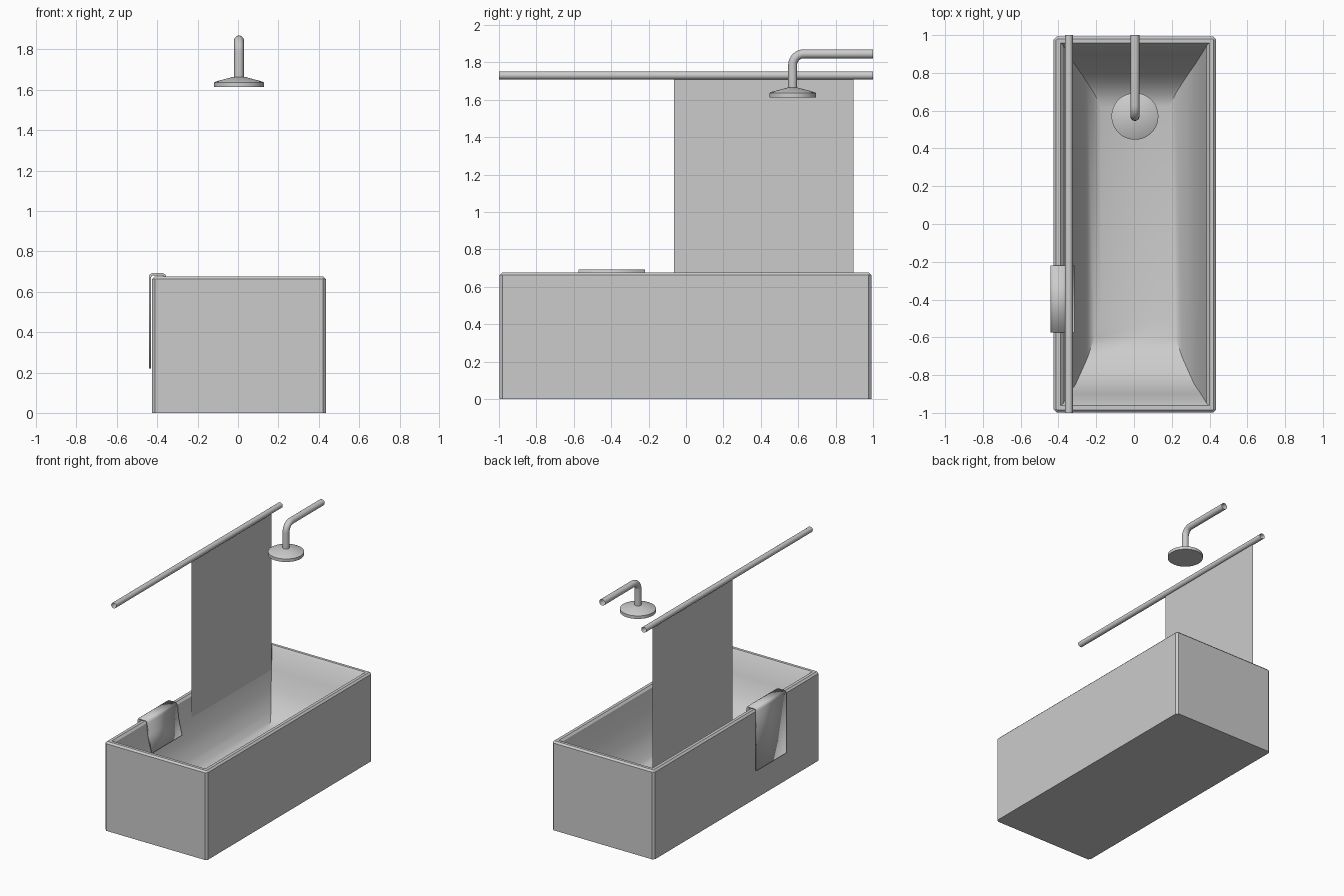
import bpy, bmesh
from math import cos, sin, pi, radians
from mathutils import Vector

if "Cube" in bpy.data.objects:
    bpy.data.objects.remove(bpy.data.objects["Cube"])


def make(name, bm, angle=30):
    bmesh.ops.remove_doubles(bm, verts=bm.verts, dist=1e-5)
    bmesh.ops.recalc_face_normals(bm, faces=bm.faces)
    me = bpy.data.meshes.new(name)
    bm.to_mesh(me)
    bm.free()
    ob = bpy.data.objects.new(name, me)
    bpy.context.collection.objects.link(ob)
    bpy.ops.object.select_all(action='DESELECT')
    ob.select_set(True)
    bpy.context.view_layer.objects.active = ob
    bpy.ops.object.shade_smooth_by_angle(angle=radians(angle))
    return ob


def skin(name, loops, cap_start=False, cap_end=False, angle=30):
    """Join a row of closed loops into one surface."""
    bm = bmesh.new()
    rings = [[bm.verts.new(p) for p in loop] for loop in loops]
    n = len(rings[0])
    for a, b in zip(rings, rings[1:]):
        for i in range(n):
            j = (i + 1) % n
            bm.faces.new((a[i], a[j], b[j], b[i]))
    if cap_start:
        bm.faces.new(rings[0])
    if cap_end:
        bm.faces.new(rings[-1])
    return make(name, bm, angle)


def rect(hx, yb, yf, z, c=0.0, cx=0.005):
    """Rectangle with corner chamfer c."""
    return [(cx + sx * (hx - a), y - s * b, z)
            for sx, y, s, a, b in ((1, yf, -1, 0, c), (1, yb, 1, 0, c), (1, yb, 1, c, 0),
                                   (-1, yb, 1, c, 0), (-1, yb, 1, 0, c), (-1, yf, -1, 0, c),
                                   (-1, yf, -1, c, 0), (1, yf, -1, c, 0))]


def tube(name, path, r, n=24):
    """Open-ended pipe along a path in the y-z plane."""
    pts = [Vector(p) for p in path]
    loops = []
    for i, p in enumerate(pts):
        t = (pts[min(i + 1, len(pts) - 1)] - pts[max(i - 1, 0)]).normalized()
        u = Vector((1, 0, 0))
        v = t.cross(u)
        loops.append([p + r * (cos(2 * pi * k / n) * u + sin(2 * pi * k / n) * v) for k in range(n)])
    return skin(name, loops)


# bathtub: outer shell, rim, lip and sloped basin
skin("bathtub", [
    rect(.43, .992, -.997, 0, .015),
    rect(.43, .992, -.997, .662, .015),
    rect(.417, .979, -.984, .675, .004),
    rect(.394, .958, -.962, .675),
    rect(.380, .945, -.950, .660),
    rect(.350, .895, -.900, .520),
    rect(.315, .840, -.850, .400),
    rect(.283, .795, -.780, .335),
    rect(.250, .745, -.705, .283),
    rect(.215, .690, -.600, .243),
    rect(.180, .620, -.500, .225),
], True, True)

# curtain rail and curtain
RX = -.345
tube("curtain_rail", [(RX, -1, 1.73), (RX, 1, 1.73)], .021)
bm = bmesh.new()
bm.faces.new([bm.verts.new((RX, y, z)) for y, z in ((-.065, .45), (.895, .45), (.895, 1.73), (-.065, 1.73))])
make("shower_curtain", bm)

# shower arm with elbow
CX, CY = .005, .57
bend = .06
arm = [(CX, CY, 1.655)]
arm += [(CX, CY + bend * (1 - cos(a)), 1.785 + bend * sin(a)) for a in [i * pi / 16 for i in range(9)]]
arm.append((CX, 1, 1.785 + bend))
tube("shower_arm", arm, .024)

# shower head: flat disc with a shallow cone on top
skin("shower_head", [[(CX + r * cos(2 * pi * k / 48), CY + r * sin(2 * pi * k / 48), z) for k in range(48)]
                     for r, z in ((.124, 1.613), (.124, 1.636), (.115, 1.641), (.03, 1.664))], True, True)

# towel folded over the left rim
profile = [(-.442, .22), (-.442, .672), (-.438, .685), (-.427, .692), (-.373, .692),
           (-.360, .686), (-.354, .672), (-.345, .580), (-.316, .455)]
bm = bmesh.new()
rows = [[bm.verts.new((x, y, z)) for y in (-.575, -.22)] for x, z in profile]
for a, b in zip(rows, rows[1:]):
    bm.faces.new((a[0], a[1], b[1], b[0]))
towel = make("towel", bm, 40)
mod = towel.modifiers.new("thickness", 'SOLIDIFY')
mod.thickness = .012
mod.offset = -1 if towel.data.polygons[0].normal.x < 0 else 1
